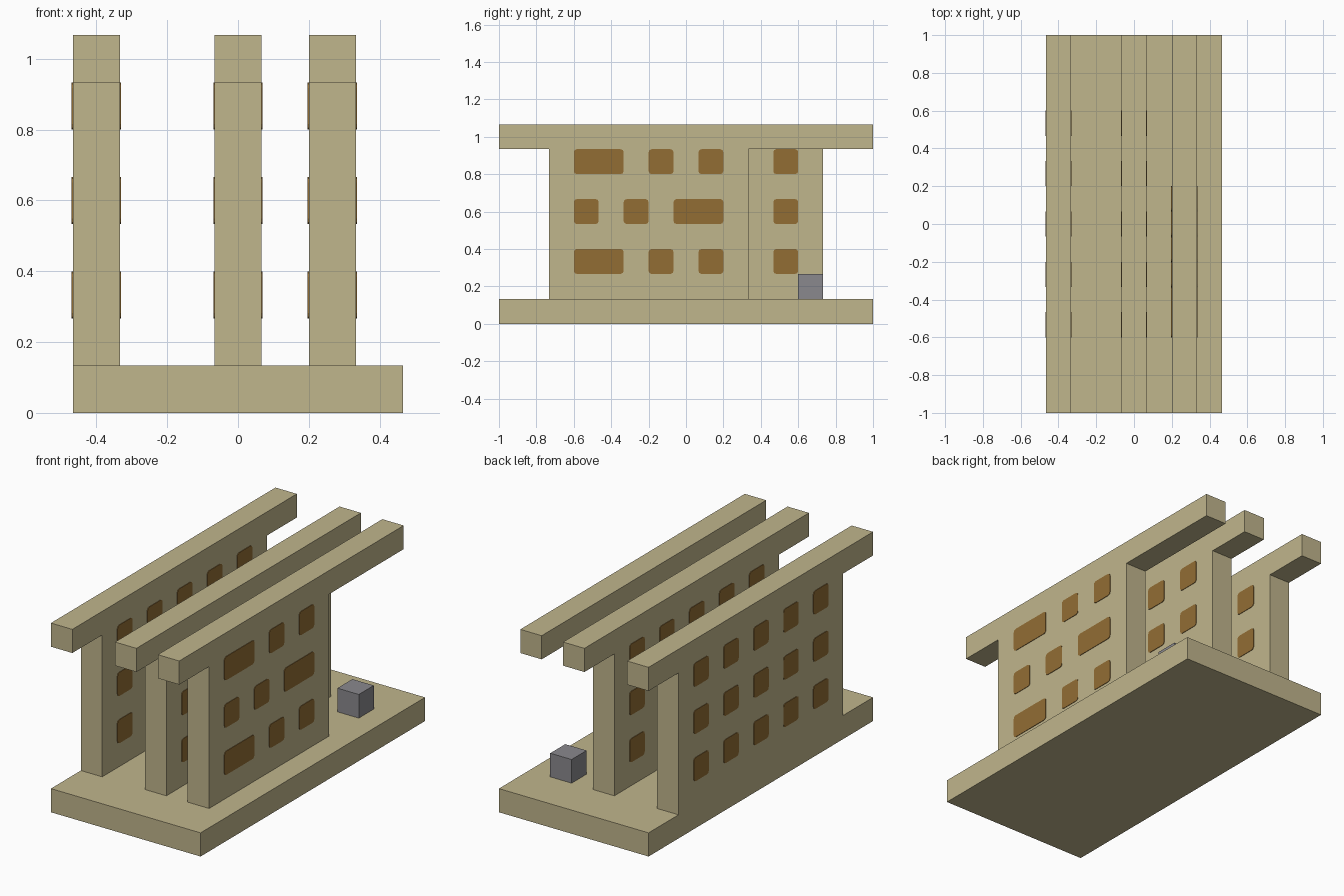
import bpy
import bmesh
from mathutils import Vector

if "Cube" in bpy.data.objects:
    bpy.data.objects.remove(bpy.data.objects["Cube"], do_unlink=True)

U = 2 / 15  # building module: every part is a whole number of these


def material(name, rgb):
    mat = bpy.data.materials.new(name)
    mat.use_nodes = True
    colour = (*rgb, 1)
    mat.diffuse_color = colour
    mat.node_tree.nodes["Principled BSDF"].inputs["Base Color"].default_value = colour
    return mat


sand = material("sand", (0.53, 0.465, 0.265))
brown = material("window brown", (0.29, 0.153, 0.034))
grey = material("stone grey", (0.255, 0.25, 0.268))


def add_box(bm, low, high, corner=0):
    """Box between two corners; corner rounds the edges that run along x."""
    low, high = Vector(low), Vector(high)
    verts = bmesh.ops.create_cube(bm, size=1)["verts"]
    for v in verts:
        v.co = (low + high) / 2 + v.co * (high - low)
    if corner:
        edges = {e for v in verts for e in v.link_edges
                 if abs(e.verts[0].co.x - e.verts[1].co.x) > 1e-5}
        bmesh.ops.bevel(bm, geom=list(edges), offset=corner, segments=2,
                        profile=0.5, affect='EDGES')


def finish(name, bm, mat):
    mesh = bpy.data.meshes.new(name)
    bm.to_mesh(mesh)
    bm.free()
    mesh.materials.append(mat)
    bpy.context.collection.objects.link(bpy.data.objects.new(name, mesh))


def block(name, low, high, mat):
    bm = bmesh.new()
    add_box(bm, Vector(low) * U, Vector(high) * U)
    finish(name, bm, mat)


def windows(name, x, rows):
    """Thin painted plates on both wall faces; rows hold (start, width) spans."""
    bm = bmesh.new()
    thin = 0.003
    for face in (x * U, (x + 1) * U):
        for row, spans in enumerate(rows):
            z = (2 + 2 * row) * U
            for start, width in spans:
                add_box(bm, (face - thin, start * U, z),
                        (face + thin, (start + width) * U, z + U), corner=0.016)
    finish(name, bm, brown)


# Window layouts
regular = [[(-4.5 + 2 * i, 1) for i in range(5)]] * 3
outer = [(-4.5, 2), (-1.5, 1), (0.5, 1)]
inner = [(-4.5, 1), (-2.5, 1), (-0.5, 2)]
staggered = [outer, inner, outer]

# Base slab and small loose block
block("base_slab", (-3.5, -7.5, 0), (3.5, 7.5, 1), sand)
block("small_block", (1.5, 4.5, 1), (2.5, 5.5, 2), grey)

# Three walls, each carrying a long top beam
for side, x, back, rows in (("right", -3.5, 5.5, regular),
                            ("middle", -0.5, 5.5, regular),
                            ("left", 1.5, 2.5, staggered)):
    block(side + "_wall", (x, -5.5, 1), (x + 1, back, 7), sand)
    block(side + "_top_beam", (x, -7.5, 7), (x + 1, 7.5, 8), sand)
    windows(side + "_wall_windows", x, rows)
